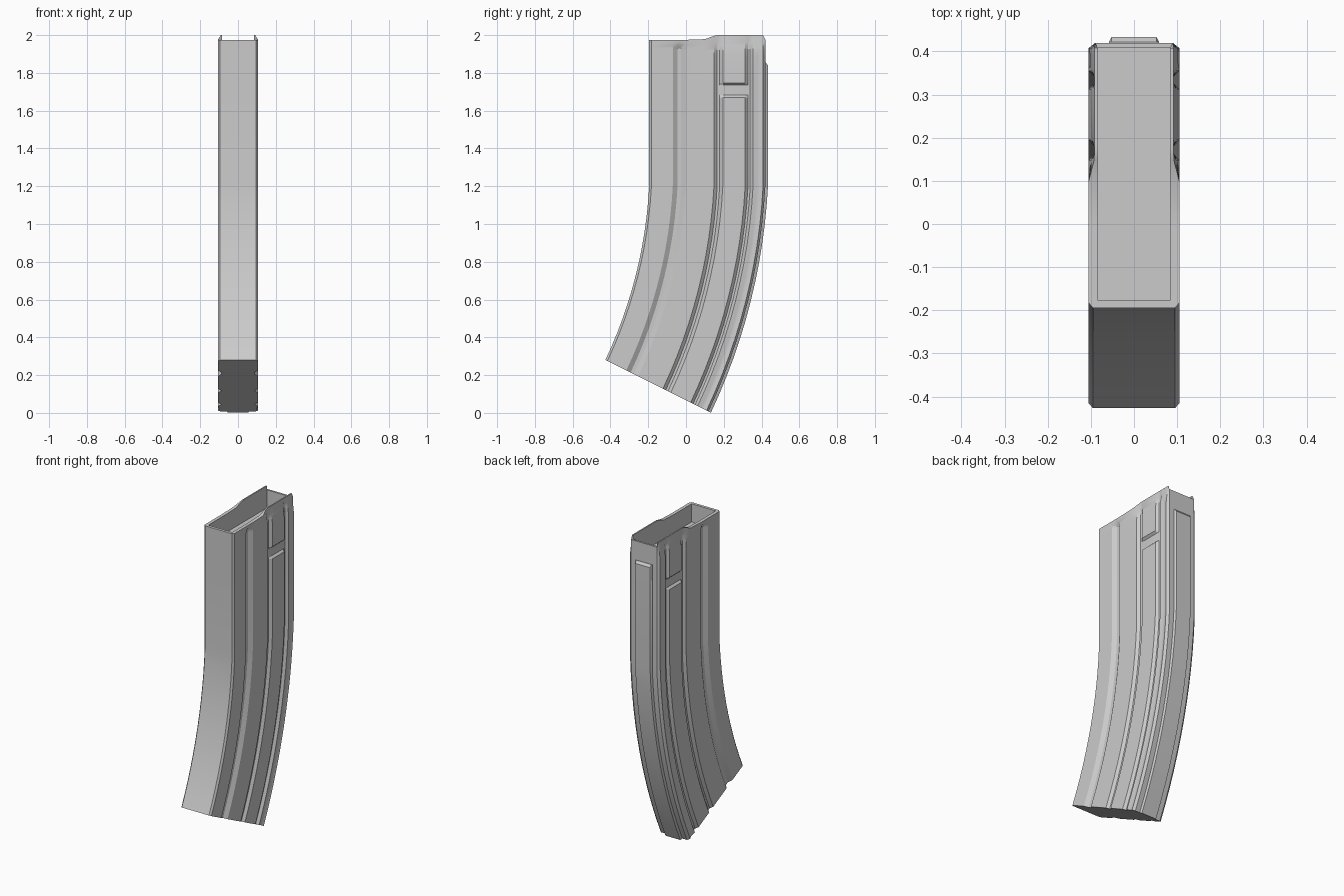
import bpy, bmesh, math

if "Cube" in bpy.data.objects:
    bpy.data.objects.remove(bpy.data.objects["Cube"])

Y0, Y1, BEND_Z = -0.195, 0.42, 1.2
A0, A1 = math.radians(3), math.radians(25.3)


def clamp(v, a=0.0, b=1.0):
    return max(a, min(b, v))


def edge(y_top, drop, k):
    # point at fraction k along a curved edge that falls by drop
    a = A0 + (A1 - A0) * k
    r = drop / (math.sin(A1) - math.sin(A0))
    return y_top - r * (math.cos(A0) - math.cos(a)), BEND_Z - r * (math.sin(a) - math.sin(A0))


def place(x, y, z):
    # straight above the bend, swept along an arc below it
    if z >= BEND_Z:
        return (x, y, z)
    k = (BEND_Z - z) / BEND_Z
    f, b = edge(Y0, 0.92, k), edge(Y1, 1.193, k)
    u = (y - Y0) / (Y1 - Y0)
    return (x, f[0] + (b[0] - f[0]) * u, f[1] + (b[1] - f[1]) * u)


def loft(name, rings):
    bm = bmesh.new()
    vr = [[bm.verts.new(p) for p in ring] for ring in rings]
    n = len(vr[0])
    for a, b in zip(vr, vr[1:]):
        for i in range(n):
            j = (i + 1) % n
            bm.faces.new((a[i], a[j], b[j], b[i]))
    bm.faces.new(vr[0][::-1])
    bm.faces.new(vr[-1])
    bmesh.ops.remove_doubles(bm, verts=bm.verts, dist=0.0001)
    bmesh.ops.recalc_face_normals(bm, faces=bm.faces)
    me = bpy.data.meshes.new(name)
    bm.to_mesh(me)
    bm.free()
    ob = bpy.data.objects.new(name, me)
    bpy.context.collection.objects.link(ob)
    bpy.context.view_layer.objects.active = ob
    ob.select_set(True)
    bpy.ops.object.shade_smooth_by_angle(angle=math.radians(25))
    ob.select_set(False)
    return ob


def mirror_ring(half):
    return half + [(-x, y, z) for x, y, z in reversed(half)]


# side profile: y, half width, groove depth, groove top height
W = 0.105
profile = [(Y0, 0.095, 0, 0), (-0.183, W, 0, 0)]
for y0, y1, depth, top in ((-0.07, 0.0, 0.017, 1.96), (0.148, 0.195, 0.015, 1.99),
                           (0.313, 0.355, 0.015, 1.99), (0.36, 0.408, 0.006, 1.92)):
    w = (y1 - y0) * 0.36
    profile += [(y0, W, 0, 0), (y0 + w, W, depth, top), (y1 - w, W, depth, top), (y1, W, 0, 0)]
    if y1 == 0.0:
        profile.append((0.1, W, 0, 0))
profile.append((Y1, 0.09, 0, 0))


def lip_height(y):
    return 1.975 if y >= Y1 else 1.975 + 0.025 * clamp((y - 0.09) / 0.07)


def body_ring(z, is_top=False):
    half = []
    for y, w, depth, top in profile:
        x = w - depth * clamp((top - z) / 0.03)
        if 1.675 < z < 1.74 and 0.17 < y < 0.34:      # slot between side panels
            x = min(x, W - 0.013)
        taper = 0.013 * clamp((z - 1.89) / 0.11) * clamp((y - 0.1) / 0.05)
        x = min(x, W - taper)
        half.append(place(x, y, lip_height(y) if is_top else z))
    return mirror_ring(half)


def inner_ring(z=None):
    return mirror_ring([(0.084, clamp(y, -0.177, 0.408), z or lip_height(y)) for y, *_ in profile])


# curved hollow body with sunken floor
curve = [BEND_Z * i / 12 for i in range(12)]
straight = [1.2, 1.67, 1.682, 1.735, 1.747, 1.89, 1.92, 1.93, 1.945, 1.96]
rings = [body_ring(z) for z in curve + straight]
rings += [body_ring(2.0, True), inner_ring(), inner_ring(1.86)]
loft("curved_body", rings)

# raised strip down the back
spine = [(0.058, 0.41), (0.058, 0.422), (0.052, 0.434)]
rows = curve + [1.2, 1.84]
rings = [mirror_ring([place(x, y, z) for x, y in spine]) for z in rows]
rings.append(mirror_ring([(x, min(y, 0.422), 1.855) for x, y in spine]))
loft("back_spine", rings)
